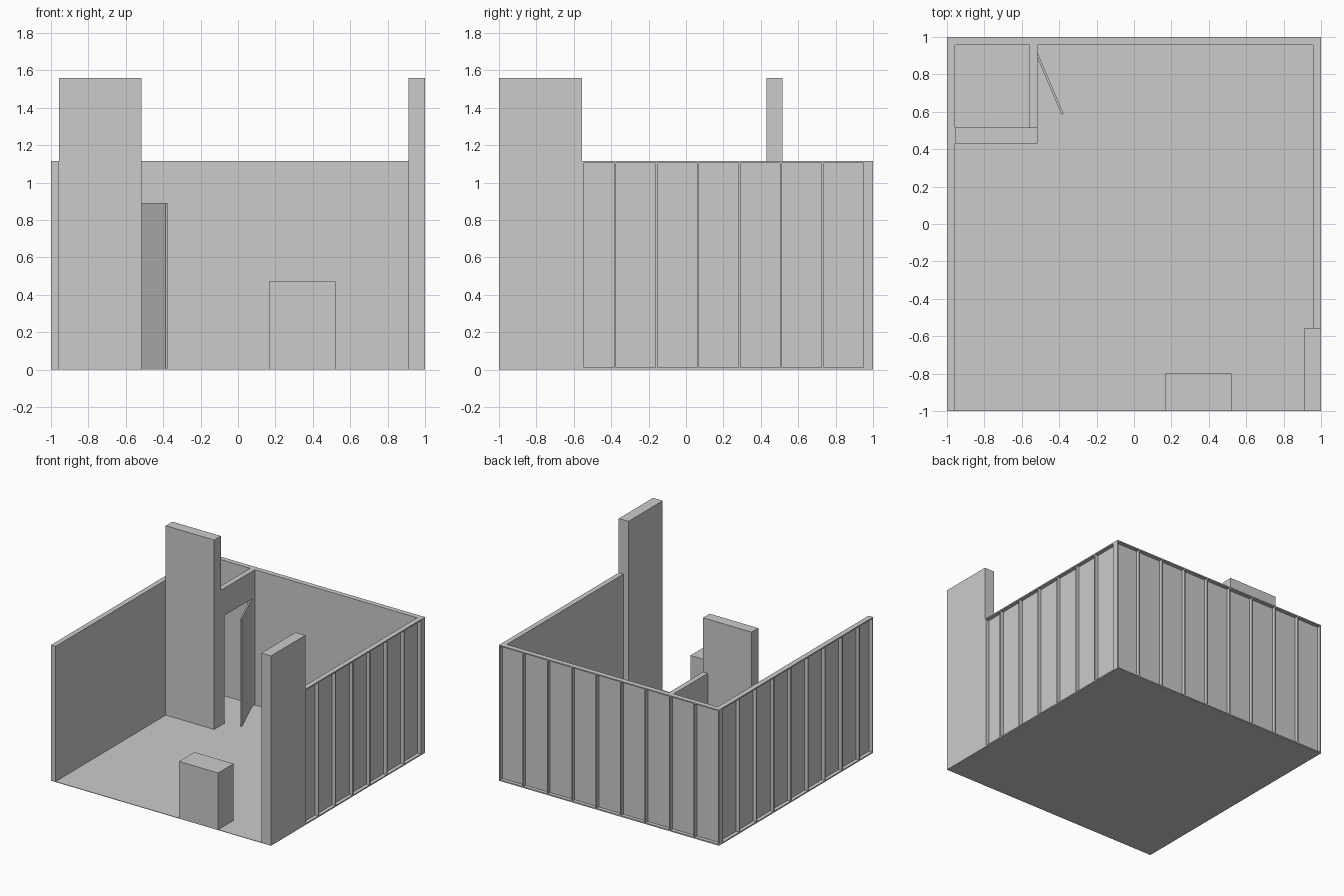
import bpy, bmesh, math
from mathutils import Matrix, Vector

if "Cube" in bpy.data.objects:
    bpy.data.objects.remove(bpy.data.objects["Cube"])

H = 1.115      # wall height
T = 0.042      # wall thickness
SKIN = 0.012   # inner sheet thickness
S = 0.01       # stud and rail width
PITCH = 2 / 9  # stud spacing


def make(name, boxes, matrix=Matrix()):
    """One object from boxes given as (x0, x1, y0, y1, z0, z1)."""
    bm = bmesh.new()
    for x0, x1, y0, y1, z0, z1 in boxes:
        m = Matrix.Translation(((x0 + x1) / 2, (y0 + y1) / 2, (z0 + z1) / 2))
        bmesh.ops.create_cube(bm, size=1, matrix=m @ Matrix.Diagonal((x1 - x0, y1 - y0, z1 - z0, 1)))
    me = bpy.data.meshes.new(name)
    bm.to_mesh(me)
    bm.free()
    ob = bpy.data.objects.new(name, me)
    ob.matrix_world = matrix
    bpy.context.collection.objects.link(ob)
    return ob


def framed_wall(name, length, matrix):
    """Wall along local +x; inner sheet at y=0, open stud frame out to y=T."""
    boxes = [(0, length, 0, SKIN, 0, H),
             (0, length, SKIN, T, 0, S),
             (0, length, SKIN, T, H - S, H)]
    starts = [k * PITCH for k in range(int((length - 2 * S) / PITCH) + 1)]
    for x in starts + [length - S]:
        boxes.append((x, x + S, SKIN, T, S, H - S))
    return make(name, boxes, matrix)


def frame(origin, along, outward):
    m = Matrix((along, outward, (0, 0, 1))).transposed().to_4x4()
    m.translation = Vector(origin)
    return m


# Floor
make("floor", [(-1, 1, -1, 1, 0, 0.004)])

# Outer walls, panelled on the outside
inner = 1 - T
framed_wall("back_wall", 2, frame((-1, inner, 0), (1, 0, 0), (0, 1, 0)))
framed_wall("left_wall", 1 + inner, frame((-inner, inner, 0), (0, -1, 0), (-1, 0, 0)))
framed_wall("right_wall", inner + 0.555, frame((inner, inner, 0), (0, -1, 0), (1, 0, 0)))

# Tall display towers
make("left_tower", [(-inner, -0.517, 0.43, 0.517, 0, 1.56)])
make("right_tower", [(0.912, 1, -1, -0.555, 0, 1.56)])

# Storeroom side wall with doorway
make("storeroom_wall", [(-0.56, -0.517, 0.517, 0.56, 0, H),
                        (-0.56, -0.517, 0.92, inner, 0, H),
                        (-0.56, -0.517, 0.56, 0.92, 0.89, H)])

# Door standing ajar, hinged at the rear jamb
hinge = Matrix.Translation((-0.517, 0.92, 0)) @ Matrix.Rotation(math.radians(-67), 4, 'Z')
make("storeroom_door", [(0, 0.36, -0.012, 0, 0.004, 0.89)], hinge)

# Reception counter
make("counter", [(0.165, 0.52, -1, -0.8, 0, 0.47)])
